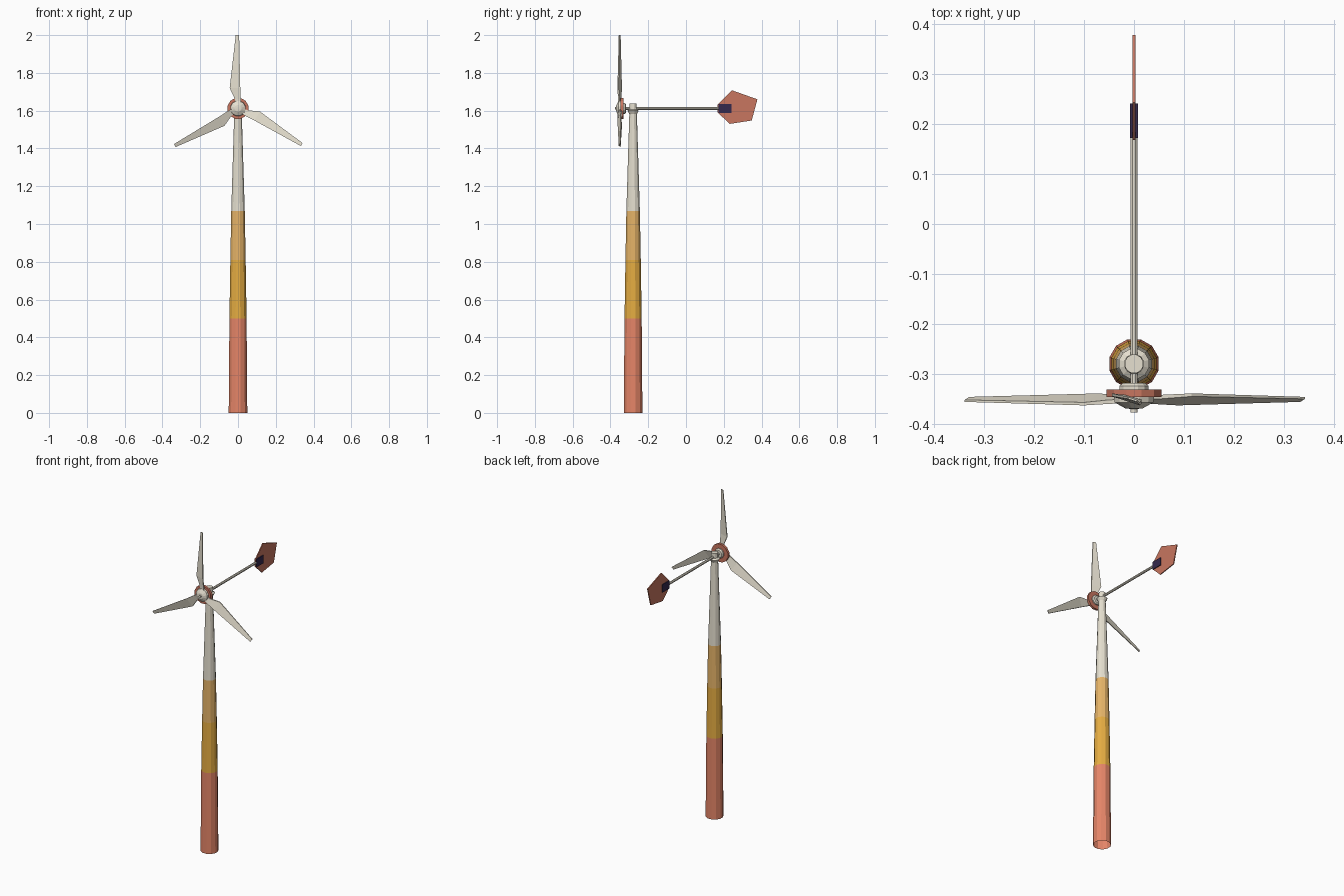
import bpy, bmesh, math
from mathutils import Matrix, Vector

if "Cube" in bpy.data.objects:
    bpy.data.objects.remove(bpy.data.objects["Cube"])


def material(name, rgb):
    lin = [((c / 255 + 0.055) / 1.055) ** 2.4 for c in rgb]
    m = bpy.data.materials.new(name)
    m.diffuse_color = (*lin, 1)
    m.use_nodes = True
    m.node_tree.nodes["Principled BSDF"].inputs["Base Color"].default_value = m.diffuse_color
    return m


WHITE = material("warm white", (230, 224, 208))
RED = material("tower red", (230, 134, 104))
RUST = material("rust red", (200, 118, 96))
YELLOW = material("yellow", (230, 173, 66))
TAN = material("pale yellow", (230, 180, 104))
PURPLE = material("dark purple", (52, 40, 76))

TOWER_Y, AXIS_Z = -0.28, 1.612


def finish(name, bm, mats):
    bmesh.ops.recalc_face_normals(bm, faces=bm.faces)
    me = bpy.data.meshes.new(name)
    bm.to_mesh(me)
    bm.free()
    ob = bpy.data.objects.new(name, me)
    bpy.context.collection.objects.link(ob)
    for m in mats:
        me.materials.append(m)
    return ob


def loft(bm, rings, caps=(True, True)):
    """Bridge successive rings of points into a skin."""
    vs = [[bm.verts.new(p) for p in r] for r in rings]
    n = len(vs[0])
    for a, b in zip(vs, vs[1:]):
        for i in range(n):
            j = (i + 1) % n
            bm.faces.new((a[i], a[j], b[j], b[i]))
    if caps[0]:
        bm.faces.new(vs[0][::-1])
    if caps[1]:
        bm.faces.new(vs[-1])


def lathe(name, profile, sides, mats, along_y=False, caps=(True, True)):
    """Turn (radius, position) pairs around the tower or the rotor axis."""
    rings = []
    for r, t in profile:
        ring = []
        for i in range(sides):
            a = 2 * math.pi * (i + 0.5) / sides
            c, s = r * math.cos(a), r * math.sin(a)
            ring.append((c, t, AXIS_Z + s) if along_y else (c, TOWER_Y + s, t))
        rings.append(ring)
    bm = bmesh.new()
    loft(bm, rings, caps)
    return finish(name, bm, mats)


# Tower, banded by height
tower = lathe("tower", [(0.051, 0), (0.047, 0.5), (0.042, 0.81), (0.037, 1.07), (0.019, 1.637)],
              12, [RED, YELLOW, TAN, WHITE], caps=(False, True))
for f in tower.data.polygons:
    f.material_index = sum(f.center.z > h for h in (0.5, 0.81, 1.07))
lathe("tower_collar", [(0.019, 1.578), (0.031, 1.6), (0.019, 1.608)], 12, [WHITE])

# Rotor hub, stacked along the axis
lathe("hub_disc", [(0.057, -0.346), (0.057, -0.331)], 12, [RUST], True)
lathe("hub_back", [(0.03, -0.332), (0.03, -0.324), (0.023, -0.318)], 12, [WHITE], True)
lathe("hub_nose", [(0.042, -0.345), (0.04, -0.357), (0.018, -0.369), (0.007, -0.37), (0.007, -0.377)],
      12, [WHITE], True)
lathe("tail_boom", [(0.008, -0.325), (0.008, 0.175)], 8, [WHITE], True)

# Blades: (distance from axis, left edge x, right edge x, half twist depth, half thickness)
sections = [(0.02, -0.014, 0.014, 0.004, 0.004), (0.05, -0.017, 0.015, 0.005, 0.004),
            (0.108, -0.044, 0.012, 0.009, 0.003), (0.388, -0.012, 0.006, 0.003, 0.002)]
for k in range(3):
    rot = Matrix.Rotation(math.radians(120 * k), 3, "Y")
    rings = []
    for d, x0, x1, tw, th in sections:
        pts = [(x0, tw - th), (x1, -tw - th), (x1, -tw + th), (x0, tw + th)]
        rings.append([rot @ Vector((x, y, d)) + Vector((0, -0.351, AXIS_Z)) for x, y in pts])
    bm = bmesh.new()
    loft(bm, rings)
    finish(f"blade_{k + 1}", bm, [WHITE])


def plate(name, outline, half, mat):
    """Extrude a (y, z) outline equally to both sides of x = 0."""
    bm = bmesh.new()
    loft(bm, [[(x, y, z) for y, z in outline] for x in (-half, half)])
    finish(name, bm, [mat])


# Tail fin and its clamp
plate("tail_fin", [(0.168, 1.632), (0.243, 1.708), (0.378, 1.66), (0.348, 1.548), (0.232, 1.53),
                   (0.168, 1.59)], 0.003, RUST)
plate("tail_clamp", [(0.172, 1.587), (0.241, 1.587), (0.241, 1.636), (0.172, 1.636)], 0.008, PURPLE)
